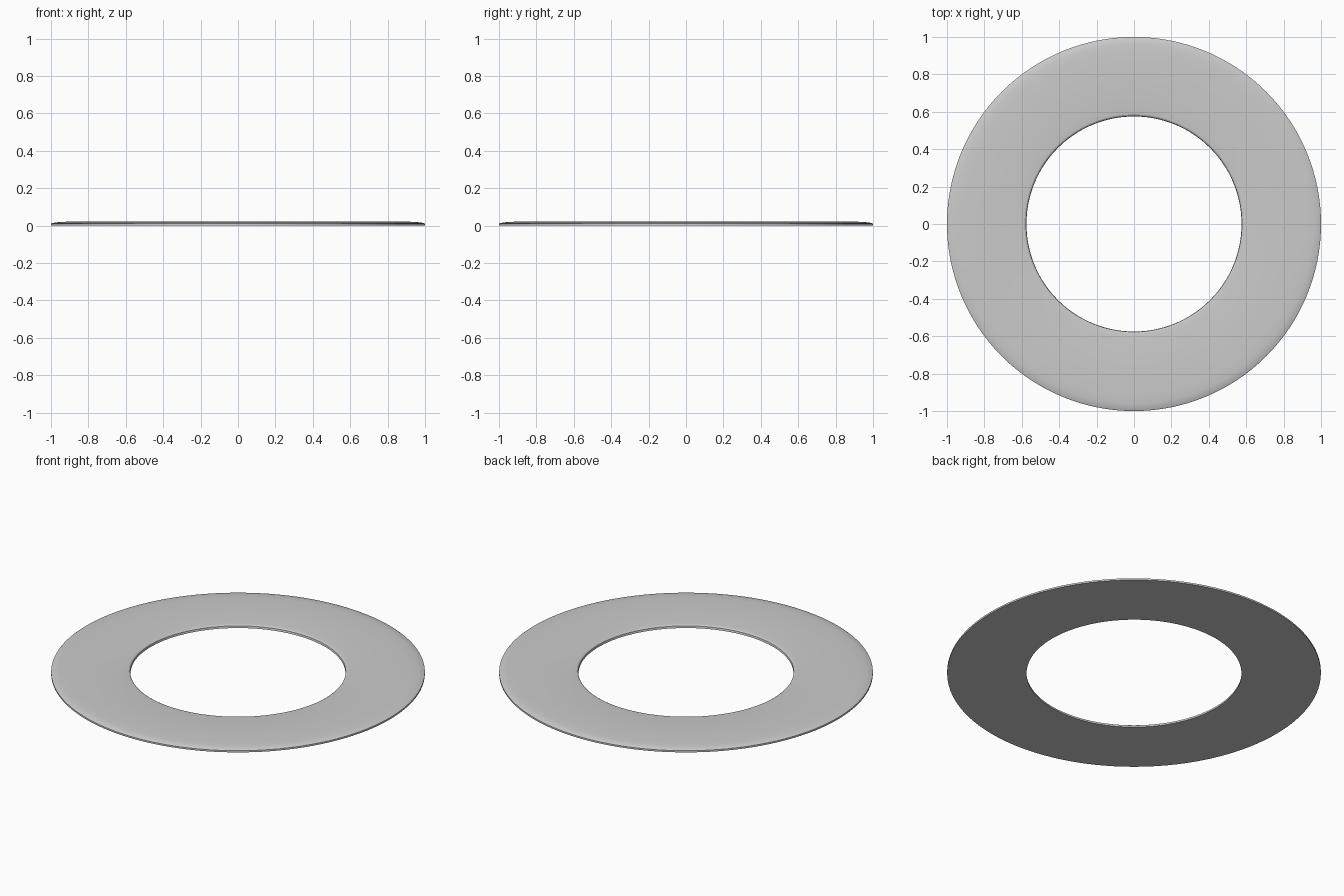
import bpy, bmesh, math

if "Cube" in bpy.data.objects:
    bpy.data.objects.remove(bpy.data.objects["Cube"])

# Cross-section of the flat ring: (radius, height), eased down at both edges
PROFILE = [(0.575, 0.0), (0.577, 0.012), (0.585, 0.017), (0.62, 0.021),
           (0.915, 0.021), (0.96, 0.0185), (0.993, 0.014), (1.0, 0.010), (1.0, 0.0)]
SIDES = 128


def lathe(name, profile, sides):
    """Sweep a closed profile around the z axis."""
    bm = bmesh.new()
    rings = []
    for i in range(sides):
        a = 2 * math.pi * i / sides
        rings.append([bm.verts.new((r * math.cos(a), r * math.sin(a), z))
                      for r, z in profile])
    n = len(profile)
    for i in range(sides):
        p, q = rings[i], rings[(i + 1) % sides]
        for j in range(n):
            k = (j + 1) % n
            bm.faces.new((p[j], p[k], q[k], q[j]))
    bmesh.ops.recalc_face_normals(bm, faces=bm.faces)
    mesh = bpy.data.meshes.new(name)
    bm.to_mesh(mesh)
    bm.free()
    obj = bpy.data.objects.new(name, mesh)
    bpy.context.collection.objects.link(obj)
    return obj


# Flat ring with softened top edges and a flat underside
ring = lathe("flat_ring", PROFILE, SIDES)
bpy.context.view_layer.objects.active = ring
ring.select_set(True)
bpy.ops.object.shade_smooth_by_angle(angle=math.radians(25))
